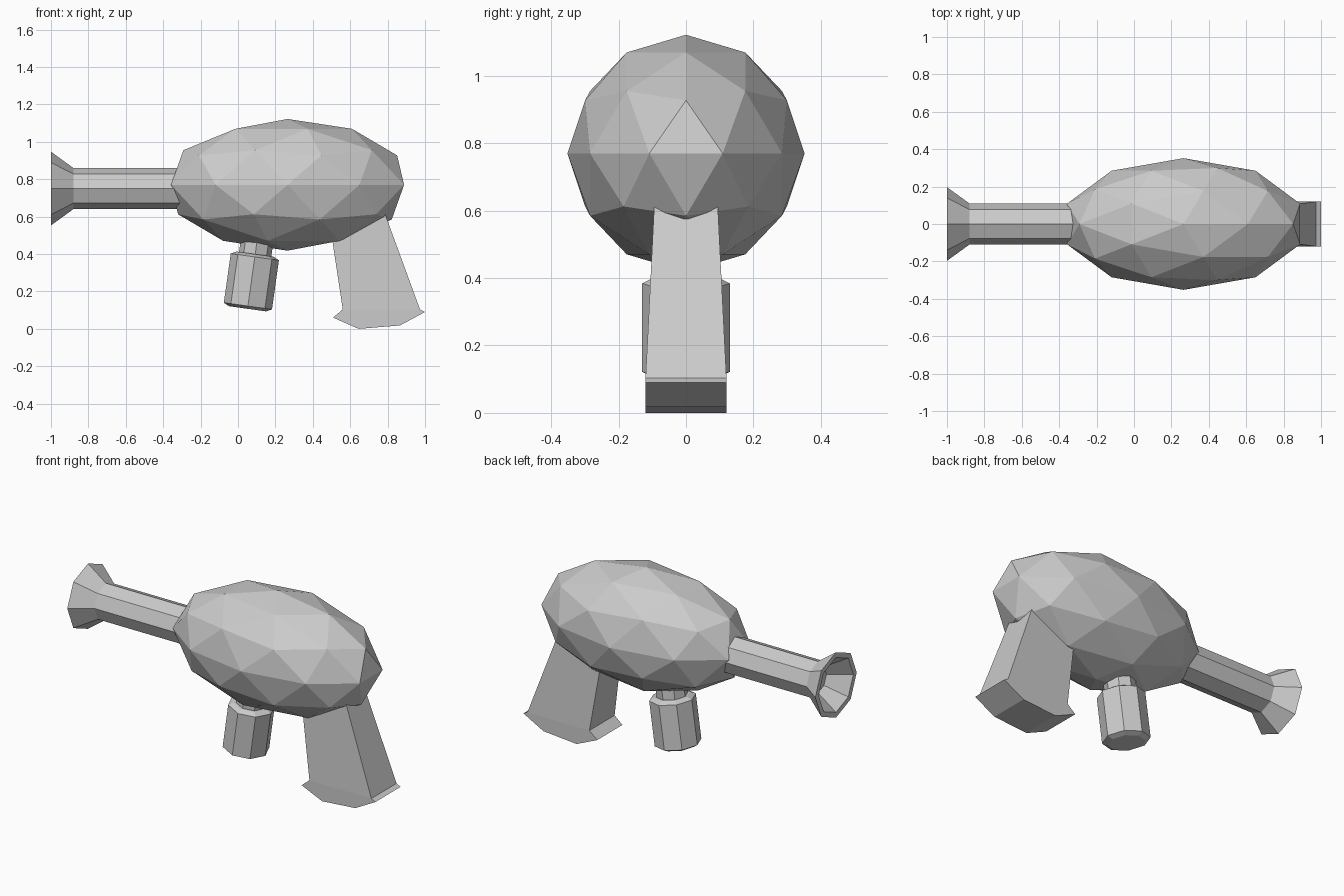
import bpy, bmesh, math
from mathutils import Matrix

if "Cube" in bpy.data.objects:
    bpy.data.objects.remove(bpy.data.objects["Cube"])


def finish(name, bm):
    bmesh.ops.recalc_face_normals(bm, faces=bm.faces)
    mesh = bpy.data.meshes.new(name)
    bm.to_mesh(mesh)
    bm.free()
    obj = bpy.data.objects.new(name, mesh)
    bpy.context.collection.objects.link(obj)
    return obj


def lathe(name, profile, matrix, sides=8):
    """Closed faceted solid from (radius, height) rings, placed by matrix."""
    bm = bmesh.new()
    rings = []
    for r, h in profile:
        rings.append([bm.verts.new((r * math.cos(i * math.tau / sides),
                                    r * math.sin(i * math.tau / sides), h))
                      for i in range(sides)])
    for a, b in zip(rings, rings[1:]):
        for i in range(sides):
            j = (i + 1) % sides
            bm.faces.new((a[i], a[j], b[j], b[i]))
    bm.faces.new(rings[0])
    bm.faces.new(rings[-1])
    bm.transform(matrix)
    return finish(name, bm)


# Egg-shaped faceted body
bm = bmesh.new()
bmesh.ops.create_icosphere(bm, subdivisions=2, radius=1)
bm.transform(Matrix.Translation((0.265, 0, 0.77)) @ Matrix.Diagonal((0.655, 0.352, 0.352, 1)))
finish("body", bm)

# Octagonal barrel with a hollow flared muzzle
lathe("barrel",
      [(0.11, 0.80), (0.11, 0.12), (0.197, 0.0), (0.165, 0.0), (0.08, 0.12)],
      Matrix.Translation((-1, 0, 0.75)) @ Matrix.Rotation(math.pi / 2, 4, 'Y'))

# Tilted canister with a neck under the body
lathe("canister",
      [(0.10, -0.015), (0.13, 0.0), (0.13, 0.265), (0.10, 0.28), (0.087, 0.28), (0.087, 0.42)],
      Matrix.Translation((0.053, 0, 0.122)) @ Matrix.Rotation(math.radians(8), 4, 'Y'))

# Grip: side profile of (x, z, half width), widening to a flared foot
grip = [(0.47, 0.70, 0.09), (0.56, 0.104, 0.12), (0.508, 0.06, 0.12), (0.645, 0.0, 0.12),
        (0.866, 0.018, 0.12), (1.0, 0.09, 0.12), (0.973, 0.104, 0.12), (0.755, 0.70, 0.09)]
bm = bmesh.new()
near = [bm.verts.new((x, -w, z)) for x, z, w in grip]
far = [bm.verts.new((x, w, z)) for x, z, w in grip]
n = len(grip)
for i in range(n):
    j = (i + 1) % n
    bm.faces.new((near[i], near[j], far[j], far[i]))
for side in (near, far):
    bm.faces.new((side[0], side[1], side[6], side[7]))
    bm.faces.new(side[1:7])
finish("grip", bm)
